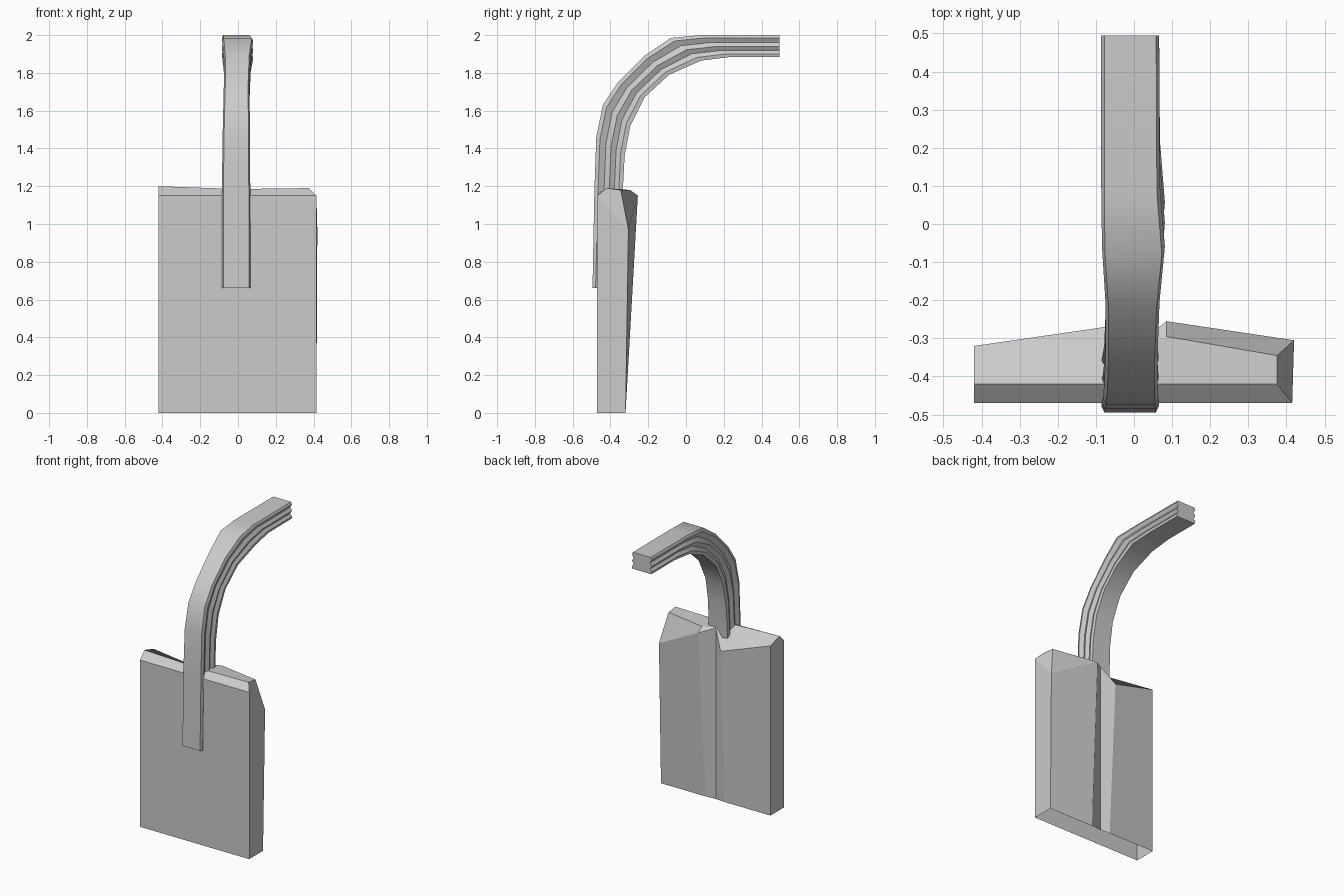
import bpy, math

if "Cube" in bpy.data.objects:
    bpy.data.objects.remove(bpy.data.objects["Cube"])


def make_object(name, verts, faces, smooth=None):
    mesh = bpy.data.meshes.new(name)
    mesh.from_pydata(verts, [], faces)
    obj = bpy.data.objects.new(name, mesh)
    bpy.context.collection.objects.link(obj)
    bpy.ops.object.select_all(action='DESELECT')
    obj.select_set(True)
    bpy.context.view_layer.objects.active = obj
    bpy.ops.object.mode_set(mode='EDIT')
    bpy.ops.mesh.select_all(action='SELECT')
    bpy.ops.mesh.normals_make_consistent(inside=False)
    bpy.ops.object.mode_set(mode='OBJECT')
    if smooth:
        bpy.ops.object.shade_smooth_by_angle(angle=math.radians(smooth))
    return obj


# Panel: flat front, bevelled top, back swelling to two ridges with a V channel, open below
points = {
    'a': (-.42, -.47, 0), 'b': (.415, -.47, 0), 'c': (.415, -.32, 0),
    'd': (.075, -.32, 0), 'e': (0, -.325, 0), 'f': (-.07, -.32, 0), 'g': (-.42, -.32, 0),
    'A': (-.42, -.47, 1.15), 'B': (.415, -.47, 1.15), 'C': (.42, -.305, .97),
    'D': (.085, -.255, 1.15), 'E': (0, -.325, 1.18), 'F': (-.075, -.27, 1.06),
    'G': (-.42, -.32, 1.17), 'L': (-.42, -.42, 1.2), 'M': (0, -.42, 1.185),
    'R': (.375, -.42, 1.19), 'S': (.375, -.345, 1.18), 'T': (.085, -.295, 1.18),
}
keys = list(points)
panel_faces = ['abBA', 'bcCB', 'cdDC', 'deED', 'efFE', 'fgGF', 'gaALG',
               'ABRML', 'BCSR', 'CDTS', 'DET', 'METSR', 'LMEFG']
make_object('panel', list(points.values()),
            [[keys.index(k) for k in f] for f in panel_faces])

# Strap stations: outer y, z; inner y, z; left and right x
stations = [
    (-.495, .66, -.37, .66, -.085, .065),
    (-.485, 1.18, -.335, 1.17, -.085, .065),
    (-.475, 1.46, -.325, 1.36, -.082, .064),
    (-.44, 1.63, -.295, 1.52, -.078, .062),
    (-.36, 1.75, -.22, 1.67, -.075, .062),
    (-.22, 1.89, -.09, 1.79, -.075, .067),
    (-.08, 1.985, .08, 1.865, -.084, .081),
    (.08, 2.0, .24, 1.885, -.086, .068),
    (.495, 2.0, .495, 1.885, -.086, .066),
]
# Side profile with two shallow grooves: depth fraction, inset
side = [(0, .008), (.13, 0), (.34, .014), (.52, 0), (.7, .014), (.86, 0), (1, .004)]

verts, faces = [], []
for oy, oz, iy, iz, left, right in stations:
    ring = [(right - s, t) for t, s in side] + [(left + s, t) for t, s in reversed(side)]
    verts += [(x, oy + (iy - oy) * t, oz + (iz - oz) * t) for x, t in ring]
n = 2 * len(side)
for i in range(len(stations) - 1):
    for j in range(n):
        k = (j + 1) % n
        faces.append([i * n + j, i * n + k, (i + 1) * n + k, (i + 1) * n + j])
last = (len(stations) - 1) * n
faces += [list(range(n)), list(range(last, last + n))]
make_object('curved_strap', verts, faces, smooth=30)
